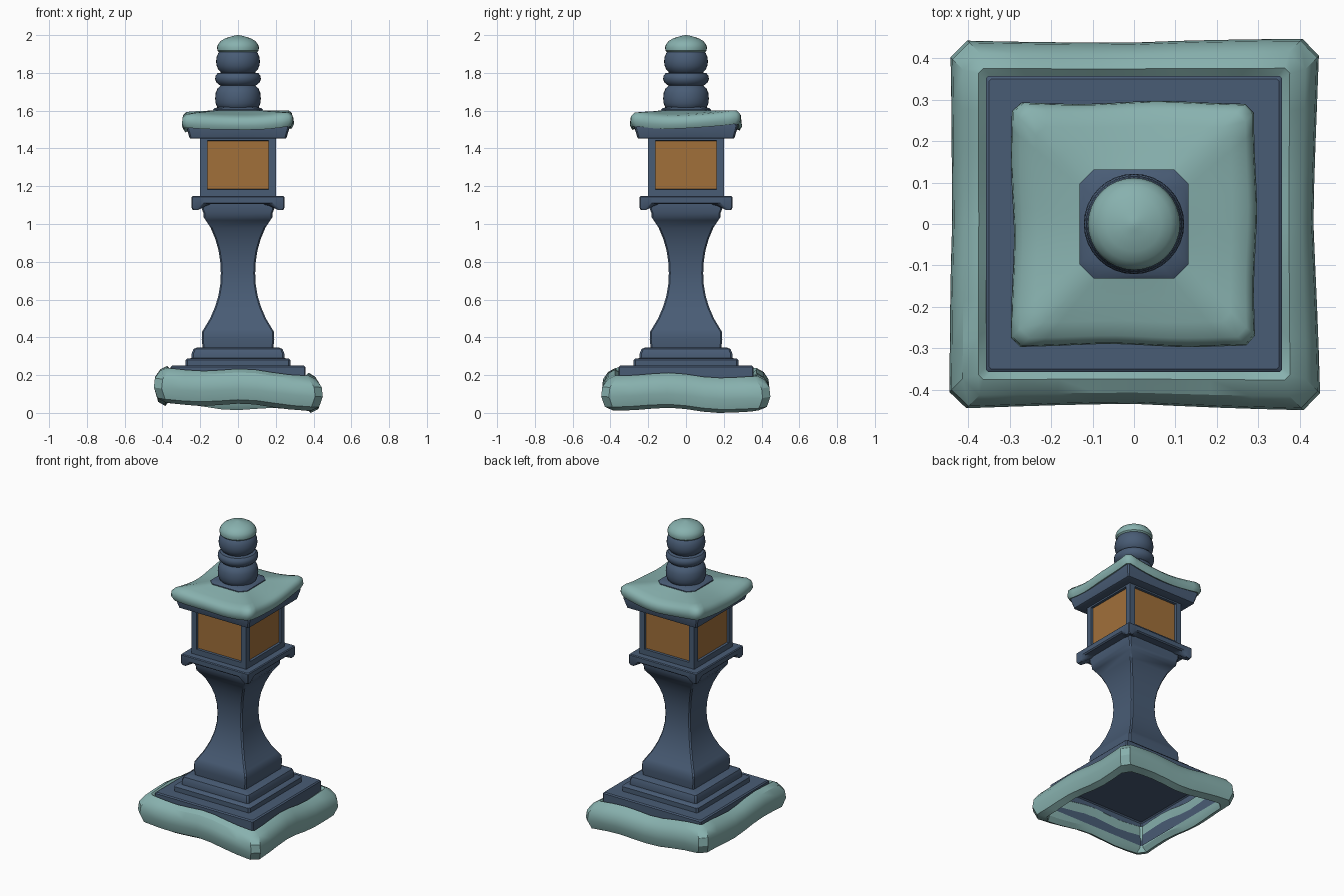
import bpy, bmesh, math
from mathutils import Vector

if "Cube" in bpy.data.objects:
    bpy.data.objects.remove(bpy.data.objects["Cube"])


def material(name, rgb):
    m = bpy.data.materials.new(name)
    m.diffuse_color = (*rgb, 1)
    m.use_nodes = True
    m.node_tree.nodes["Principled BSDF"].inputs["Base Color"].default_value = m.diffuse_color
    return m


STONE = material("navy_stone", (0.066, 0.107, 0.178))
SNOW = material("teal_snow", (0.245, 0.440, 0.425))
GLOW = material("amber_pane", (0.355, 0.160, 0.042))


def finish(name, bm, mats, angle=35):
    bmesh.ops.recalc_face_normals(bm, faces=bm.faces)
    me = bpy.data.meshes.new(name)
    bm.to_mesh(me)
    bm.free()
    ob = bpy.data.objects.new(name, me)
    bpy.context.collection.objects.link(ob)
    for m in mats:
        me.materials.append(m)
    bpy.ops.object.select_all(action='DESELECT')
    ob.select_set(True)
    bpy.context.view_layer.objects.active = ob
    bpy.ops.object.shade_smooth_by_angle(angle=math.radians(angle))
    return ob


def square(h, z, c=0.006, n=1):
    """Square loop with chamfered corners and n segments per side."""
    pts = []
    for k in range(4):
        a = k * math.pi / 2
        for i in range(n + 1):
            t = (h - c) * (2 * i / n - 1)
            pts.append(Vector((t * math.cos(a) + h * math.sin(a),
                               t * math.sin(a) - h * math.cos(a), z)))
    return pts


def loft(name, loops, mat, bottom=True, top=True, closed=False, angle=35):
    bm = bmesh.new()
    rows = [[bm.verts.new(p) for p in loop] for loop in loops]
    n = len(rows[0])
    pairs = list(zip(rows, rows[1:])) + ([(rows[-1], rows[0])] if closed else [])
    for a, b in pairs:
        for i in range(n):
            j = (i + 1) % n
            bm.faces.new((a[i], a[j], b[j], b[i]))
    if not closed:
        if bottom:
            bm.faces.new(rows[0][::-1])
        if top:
            bm.faces.new(rows[-1])
    return finish(name, bm, [mat], angle)


def lathe(name, profile, mat, n=32):
    loops = [[Vector((r * math.cos(2 * math.pi * i / n),
                      r * math.sin(2 * math.pi * i / n), z)) for i in range(n)]
             for r, z in profile]
    return loft(name, loops, mat)


# Stepped base, hollow underneath
loft("base_slab", [square(h, z) for h, z in
     [(0.357, 0.09), (0.357, 0.243), (0.350, 0.25), (0.26, 0.25)]], STONE, bottom=False)
loft("base_steps", [square(h, z, 0.01) for h, z in
     [(0.277, 0.25), (0.277, 0.28), (0.27, 0.287), (0.245, 0.29), (0.245, 0.315),
      (0.236, 0.338), (0.215, 0.347), (0.17, 0.347)]], STONE)

# Waisted square column
loft("column", [square(h, z, 0.008) for h, z in
     [(0.187, 0.345), (0.192, 0.39), (0.19, 0.43), (0.175, 0.455), (0.148, 0.50),
      (0.122, 0.56), (0.104, 0.62), (0.094, 0.68), (0.091, 0.74), (0.094, 0.80),
      (0.103, 0.86), (0.12, 0.92), (0.145, 0.98), (0.171, 1.02), (0.182, 1.035),
      (0.184, 1.06), (0.19, 1.075), (0.19, 1.11)]], STONE)


# Platform with lips that droop at the corners
def droop(loop, h, amount):
    for p in loop:
        m = min(abs(p.x), abs(p.y)) / h
        s = min(1, max(0, (m - 0.72) / 0.18))
        p.z -= amount * s * s * (3 - 2 * s)
    return loop


loft("platform", [square(0.18, 1.105, 0.006, 24),
                  droop(square(0.215, 1.105, 0.006, 24), 0.215, 0.022),
                  droop(square(0.239, 1.105, 0.006, 24), 0.239, 0.031),
                  square(0.246, 1.115, 0.006, 24) and
                  droop(square(0.246, 1.112, 0.006, 24), 0.246, 0.026),
                  square(0.246, 1.142, 0.006, 24), square(0.241, 1.147, 0.006, 24)], STONE)

# Lamp box with recessed panes on four sides
bm = bmesh.new()
bmesh.ops.create_cube(bm, size=1)
for v in bm.verts:
    v.co = Vector((v.co.x * 0.4, v.co.y * 0.4, 1.3125 + v.co.z * 0.335))
sides = [f for f in bm.faces if abs(f.normal.z) < 0.5]
bmesh.ops.inset_individual(bm, faces=sides, thickness=0.054, depth=0)
bmesh.ops.inset_individual(bm, faces=sides, thickness=0.002, depth=-0.015)
for f in sides:
    f.material_index = 1
finish("lamp_box", bm, [STONE, GLOW])


# Roof with lifted corners
def lift(loop, h, amount):
    for p in loop:
        p.z += amount * (abs(p.x * p.y) / h ** 2) ** 2
    return loop


loft("roof", [lift(square(h, z, 0.008, 8), h, a) for h, z, a in
     [(0.19, 1.452, 0), (0.25, 1.452, 0), (0.256, 1.455, 0), (0.272, 1.505, 0.012),
      (0.268, 1.53, 0.012), (0.20, 1.55, 0.005), (0.13, 1.58, 0)]], STONE)
loft("finial_collar", [square(h, z, 0.035, 2) for h, z in
     [(0.132, 1.56), (0.132, 1.606), (0.122, 1.614), (0.09, 1.62)]], STONE)

# Snow blanket on the roof
loops = []
for h, z, a in [(0.262, 1.505, 0.02), (0.282, 1.497, 0.025), (0.293, 1.518, 0.03),
                (0.290, 1.548, 0.03), (0.272, 1.566, 0.03), (0.235, 1.577, 0.022),
                (0.18, 1.588, 0.012), (0.125, 1.602, 0)]:
    loop = lift(square(h, z, 0.022, 12), h, a)
    for p in loop:
        t = math.atan2(p.y, p.x)
        edge = max(0, (h - 0.125) / 0.165)
        p.z += edge * (0.006 * math.sin(3 * t + 0.6) + 0.025 * p.x + 0.01 * p.y)
        s = 1 + edge * 0.012 * math.sin(5 * t + 1)
        p.x *= s
        p.y *= s
    loops.append(loop)
loft("roof_snow", loops, SNOW, bottom=False, top=False, angle=50)

# Snow drift around the base
loops = []
for h, z in [(0.352, 0.205), (0.375, 0.225), (0.412, 0.205), (0.438, 0.165),
             (0.443, 0.115), (0.425, 0.060), (0.385, 0.040), (0.364, 0.070)]:
    loop = square(h, z, 0.04 if h > 0.38 else 0.012, 8)
    for p in loop:
        t = math.atan2(p.y, p.x)
        edge = max(0, (h - 0.36) / 0.085)
        p.z += 0.011 * math.sin(5 * t + 2.6) - 0.045 * p.x - 0.02 * p.y
        mid = 1 - min(abs(p.x), abs(p.y)) / h
        s = 1 - edge * (0.025 * mid + 0.008 * math.sin(3 * t + 1) - 0.008)
        p.x *= s
        p.y *= s
    loops.append(loop)
low = min(p.z for loop in loops for p in loop)
for loop in loops:
    for p in loop:
        p.z -= low
loft("base_snow", loops, SNOW, closed=True, angle=30)

# Beaded finial
lathe("finial", [(0.095, 1.605), (0.11, 1.618), (0.119, 1.64), (0.121, 1.665),
                 (0.118, 1.695), (0.108, 1.718), (0.092, 1.732), (0.10, 1.737),
                 (0.115, 1.75), (0.121, 1.768), (0.119, 1.785), (0.108, 1.798),
                 (0.088, 1.802), (0.103, 1.815), (0.113, 1.837), (0.116, 1.86),
                 (0.113, 1.885), (0.103, 1.908), (0.09, 1.92)], STONE)
lathe("finial_snow", [(0.07, 1.905), (0.098, 1.908), (0.109, 1.918), (0.111, 1.935),
                      (0.105, 1.953), (0.09, 1.97), (0.066, 1.984), (0.035, 1.993),
                      (0.015, 1.998), (0.004, 2.0)], SNOW)
